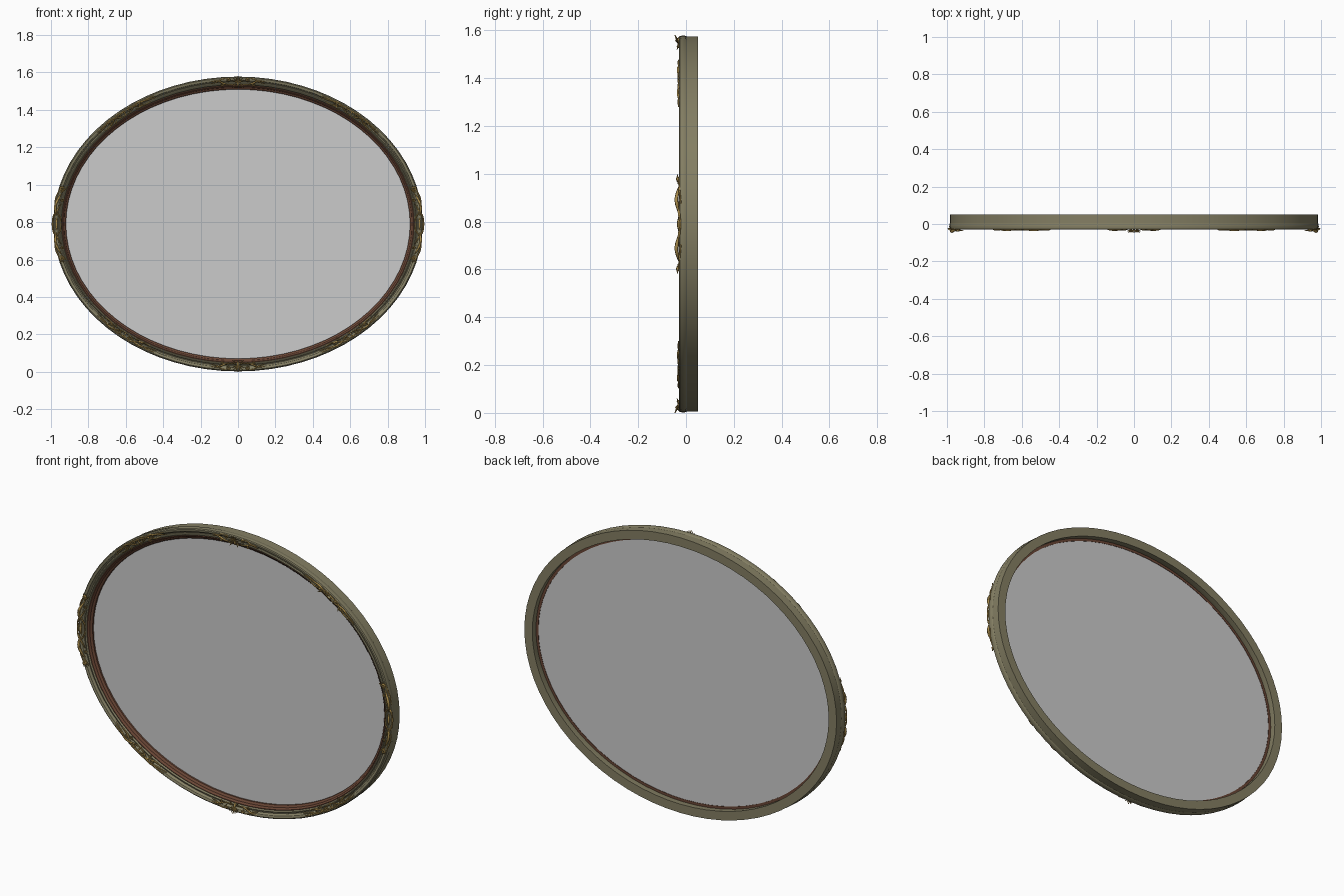
import bpy, bmesh
from math import sin, cos, pi, radians, hypot

A, B, ZC, N = 0.92, 0.72, 0.79, 72   # opening half-axes, centre height, segments


def material(name, col):
    m = bpy.data.materials.new(name)
    m.diffuse_color = (*col, 1)
    return m


OLIVE = material("olive_paint", (0.23, 0.21, 0.125))
BROWN = material("red_brown", (0.14, 0.06, 0.035))
GOLD = material("gilding", (0.38, 0.25, 0.07))


def oval(theta, t, y):
    """Point on the oval, t outwards from the opening."""
    return ((A + t) * cos(theta), y, ZC + (B + t) * sin(theta))


def smooth(ob, angle=35):
    bpy.ops.object.select_all(action='DESELECT')
    ob.select_set(True)
    bpy.context.view_layer.objects.active = ob
    bpy.ops.object.shade_smooth_by_angle(angle=radians(angle))


def finish(name, bm, mat=None):
    bmesh.ops.recalc_face_normals(bm, faces=bm.faces)
    me = bpy.data.meshes.new(name)
    bm.to_mesh(me)
    bm.free()
    ob = bpy.data.objects.new(name, me)
    bpy.context.collection.objects.link(ob)
    if mat:
        me.materials.append(mat)
    return ob


def ring(name, profile, mat):
    """Sweep a closed (t, y) profile round the oval."""
    bm = bmesh.new()
    loops = [[bm.verts.new(oval(2 * pi * i / N, t, y)) for t, y in profile] for i in range(N)]
    k = len(profile)
    for i in range(N):
        a, b = loops[i], loops[(i + 1) % N]
        for j in range(k):
            bm.faces.new((a[j], a[(j + 1) % k], b[(j + 1) % k], b[j]))
    smooth(finish(name, bm, mat))


# Moulded frame
ring("outer_frame", [
    (0.015, 0.012), (0.022, -0.012), (0.025, -0.019), (0.028, -0.022), (0.032, -0.022),
    (0.035, -0.016), (0.040, -0.015), (0.045, -0.019), (0.048, -0.027), (0.053, -0.030),
    (0.061, -0.030), (0.066, -0.026), (0.068, -0.015), (0.067, 0.0), (0.064, 0.004),
    (0.064, 0.05), (0.014, 0.05)], OLIVE)

# Inner lip
ring("inner_lip", [
    (0.0, 0.016), (0.0, 0.004), (0.004, -0.001), (0.011, -0.004), (0.014, -0.011),
    (0.019, -0.015), (0.024, -0.014), (0.024, 0.0), (0.018, 0.016)], BROWN)

# Mirror pane
bm = bmesh.new()
bm.faces.new([bm.verts.new(oval(2 * pi * i / N, 0.015, 0.014)) for i in range(N)])
finish("mirror_pane", bm)


# Ornament strokes: lists of (u along rim, t across rim, height in front) and thickness
def spiral(u, t, r, start, turns, h=0.029):
    n = 9
    return [(u + r * (1 - 0.75 * i / n) * cos(start + 2 * pi * turns * i / n),
             t + r * (1 - 0.75 * i / n) * sin(start + 2 * pi * turns * i / n),
             h + 0.005 * i / n) for i in range(n + 1)]


def fan(u, t, length, angles, thick, h=0.03, lift=0.008):
    return [([(u, t, h), (u + 0.5 * length * cos(a), t + 0.5 * length * sin(a), h + lift * 0.4),
              (u + length * cos(a), t + length * sin(a), h + lift)], thick) for a in angles]


def both(strokes):
    return strokes + [([(-u, t, h) for u, t, h in p], r) for p, r in strokes]


# Top and bottom: shell flanked by scrolls
crest = both(
    fan(0, 0.034, 0.034, [radians(a) for a in (25, 48, 70)], 0.004, 0.032, 0.012)
    + fan(0.012, 0.03, 0.024, [radians(a) for a in (-20, -55)], 0.004)
    + [(spiral(0.05, 0.05, 0.012, -pi / 2, 1.2), 0.0038),
       (spiral(0.085, 0.028, 0.010, pi / 2, -1.2), 0.0035),
       ([(0.03, 0.026, 0.028), (0.055, 0.024, 0.03), (0.085, 0.038, 0.03), (0.11, 0.052, 0.034), (0.14, 0.05, 0.03)], 0.005),
       ([(0.06, 0.062, 0.03), (0.085, 0.06, 0.033), (0.11, 0.042, 0.028), (0.145, 0.038, 0.024)], 0.004)])
crest += [([(0, 0.035, 0.03), (0, 0.052, 0.035), (0, 0.070, 0.047)], 0.005),
          ([(0, 0.045, 0.03), (0, 0.030, 0.034), (0, 0.014, 0.022)], 0.009)]

# Left and right: cartouche, bulging leaves and end knobs
side = both(
    [([(0.0, 0.071, 0.026), (0.03, 0.073, 0.028), (0.055, 0.062, 0.03), (0.08, 0.045, 0.03), (0.11, 0.035, 0.024)], 0.005),
     ([(0.0, 0.028, 0.024), (0.03, 0.026, 0.027), (0.05, 0.042, 0.03), (0.07, 0.060, 0.034)], 0.0045),
     ([(0.045, 0.056, 0.03), (0.07, 0.062, 0.037), (0.10, 0.064, 0.041), (0.13, 0.058, 0.036), (0.16, 0.046, 0.027)], 0.0075),
     ([(0.08, 0.066, 0.02), (0.12, 0.072, 0.026), (0.16, 0.066, 0.03), (0.20, 0.058, 0.028)], 0.004),
     (spiral(0.185, 0.052, 0.014, pi, 1.2, 0.033), 0.005),
     (spiral(0.13, 0.034, 0.010, 0, -1.2, 0.026), 0.0035)]
    + fan(0.165, 0.048, 0.042, [radians(a) for a in (-30, 0, 25)], 0.0045, 0.032, 0.004))
side += [([(-0.03, 0.05, 0.028), (0, 0.052, 0.034), (0.03, 0.05, 0.028)], 0.009),
         ([(-0.022, 0.07, 0.024), (0, 0.073, 0.026), (0.022, 0.07, 0.024)], 0.007)]

# Diagonals: long S-scrolls with leaf tips
corner = both(
    [([(0.0, 0.03, 0.024), (0.03, 0.03, 0.027), (0.06, 0.052, 0.032), (0.10, 0.058, 0.034), (0.13, 0.045, 0.028), (0.19, 0.04, 0.024)], 0.0048),
     ([(0.02, 0.06, 0.03), (0.05, 0.058, 0.034), (0.08, 0.036, 0.028), (0.12, 0.026, 0.026), (0.15, 0.032, 0.024)], 0.0045),
     ([(0.11, 0.05, 0.028), (0.14, 0.056, 0.034), (0.18, 0.052, 0.031)], 0.0045),
     (spiral(0.095, 0.042, 0.012, pi / 2, -1.2), 0.0036),
     (spiral(0.03, 0.044, 0.012, -pi / 2, 1.2), 0.0036)]
    + fan(0.06, 0.034, 0.026, [radians(a) for a in (-50, -20)], 0.0035, 0.026, 0.002))
corner += [([(-0.035, 0.05, 0.028), (0, 0.056, 0.034), (0.035, 0.05, 0.028)], 0.006),
           ([(0, 0.06, 0.03), (0, 0.04, 0.03), (0, 0.02, 0.022)], 0.006)]


def ornament(name, theta, strokes):
    """Tapered tubes wrapped onto the rim around angle theta."""
    cu = bpy.data.curves.new(name, 'CURVE')
    cu.dimensions = '3D'
    cu.bevel_depth, cu.bevel_resolution, cu.use_fill_caps = 1.0, 1, True
    cu.resolution_u = 3
    speed = hypot((A + 0.04) * sin(theta), (B + 0.04) * cos(theta))
    for pts, thick in strokes:
        sp = cu.splines.new('NURBS')
        sp.points.add(len(pts) - 1)
        for i, (u, t, h) in enumerate(pts):
            sp.points[i].co = (*oval(theta + u / speed, t, -h), 1)
            sp.points[i].radius = thick * (0.4 + 0.7 * sin(pi * i / (len(pts) - 1)))
        sp.order_u = 3
        sp.use_endpoint_u = True
    cu.materials.append(GOLD)
    ob = bpy.data.objects.new(name, cu)
    bpy.context.collection.objects.link(ob)
    bpy.ops.object.select_all(action='DESELECT')
    ob.select_set(True)
    bpy.context.view_layer.objects.active = ob
    bpy.ops.object.convert(target='MESH')
    smooth(bpy.context.view_layer.objects.active, 60)


for label, deg, motif in (("top", 90, crest), ("bottom", 270, crest),
                          ("right", 0, side), ("left", 180, side),
                          ("upper_right", 51, corner), ("upper_left", 129, corner),
                          ("lower_left", 231, corner), ("lower_right", 309, corner)):
    ornament("ornament_" + label, radians(deg), motif)
